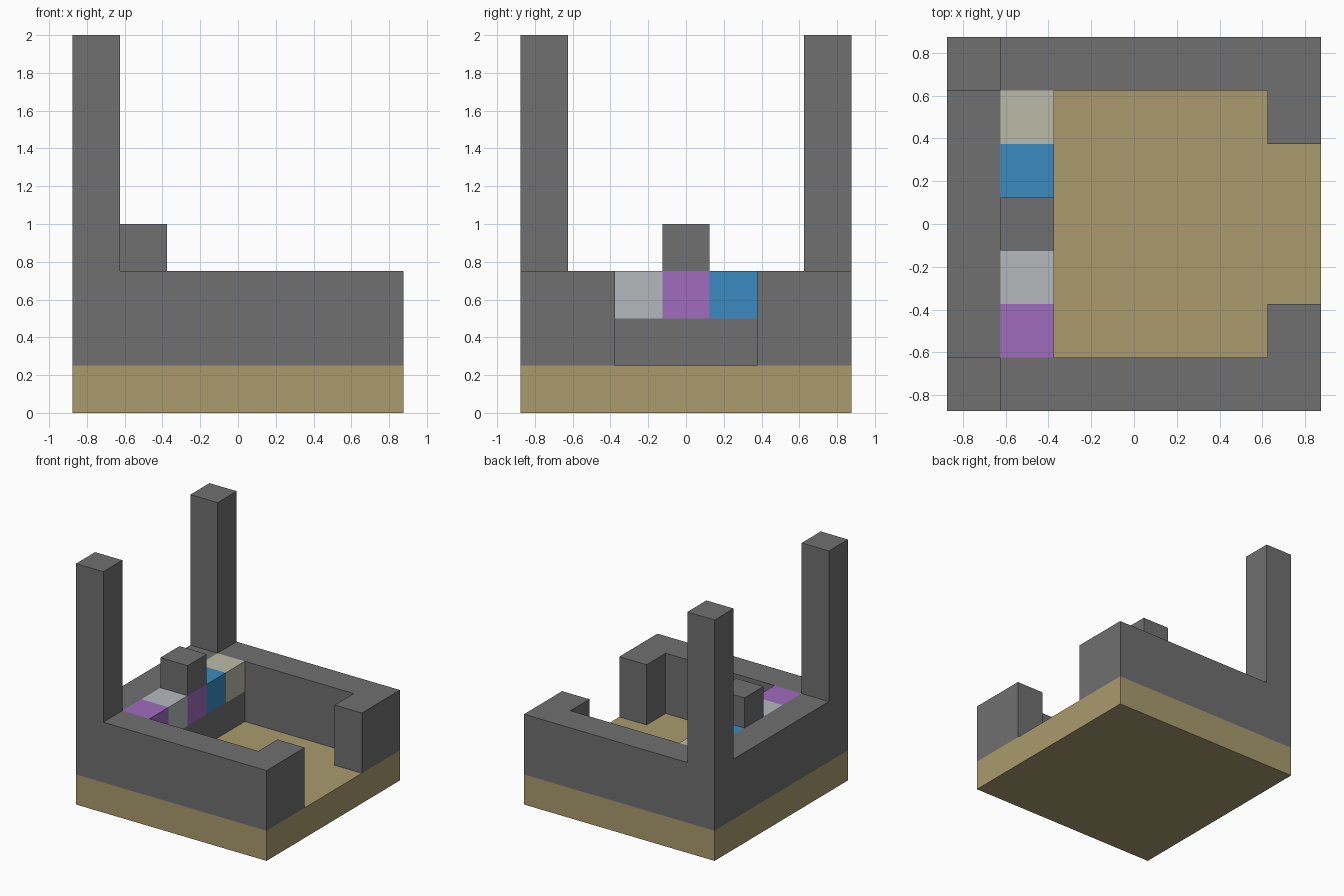
import bpy
import bmesh

CELL = 0.25   # edge of one block
HALF = 3.5    # half the footprint, in blocks

default = bpy.data.objects.get("Cube")
if default:
    bpy.data.objects.remove(default, do_unlink=True)


def material(name, r, g, b):
    mat = bpy.data.materials.new(name)
    mat.use_nodes = True
    mat.diffuse_color = (r, g, b, 1)
    bsdf = next(n for n in mat.node_tree.nodes if n.type == 'BSDF_PRINCIPLED')
    bsdf.inputs["Base Color"].default_value = (r, g, b, 1)
    return mat


stone = material("stone grey", 0.16, 0.16, 0.16)
sand = material("sand", 0.40, 0.33, 0.155)
purple = material("purple", 0.35, 0.15, 0.52)
blue = material("blue", 0.042, 0.26, 0.53)
pale = material("pale grey", 0.46, 0.49, 0.51)
cream = material("cream", 0.50, 0.50, 0.39)


def prism(name, outline, bottom, top, mat):
    """Extrude an outline, given in blocks, between two heights."""
    bm = bmesh.new()
    face = bm.faces.new([bm.verts.new((x * CELL, y * CELL, bottom * CELL))
                         for x, y in outline])
    new = bmesh.ops.extrude_face_region(bm, geom=[face])["geom"]
    bmesh.ops.translate(bm, vec=(0, 0, (top - bottom) * CELL),
                        verts=[v for v in new if isinstance(v, bmesh.types.BMVert)])
    bmesh.ops.recalc_face_normals(bm, faces=bm.faces)
    mesh = bpy.data.meshes.new(name)
    bm.to_mesh(mesh)
    bm.free()
    mesh.materials.append(mat)
    obj = bpy.data.objects.new(name, mesh)
    bpy.context.collection.objects.link(obj)
    return obj


def box(name, x0, x1, y0, y1, z0, z1, mat):
    return prism(name, [(x0, y0), (x1, y0), (x1, y1), (x0, y1)], z0, z1, mat)


# Sand slab
box("ground_slab", -HALF, HALF, -HALF, HALF, 0, 1, sand)

# Courtyard wall with a gateway on the +x side
half_wall = [(-HALF, -HALF), (HALF, -HALF), (HALF, -1.5), (2.5, -1.5),
             (2.5, -2.5), (-2.5, -2.5)]
mirrored = [(x, -y) for x, y in reversed(half_wall)]
prism("courtyard_wall", half_wall + mirrored, 1, 3, stone)

# Tall corner pillars
for side, y in (("right", -HALF), ("left", HALF - 1)):
    box(side + "_pillar", -HALF, -2.5, y, y + 1, 3, 8, stone)

# Shelf along the inner wall, with a row of coloured blocks
box("shelf", -2.5, -1.5, -2.5, 2.5, 1, 2, stone)
row = [("outer_purple_block", purple), ("pale_block", pale),
       ("middle_purple_block", purple), ("blue_block", blue),
       ("cream_block", cream)]
for i, (name, mat) in enumerate(row):
    box(name, -2.5, -1.5, i - 2.5, i - 1.5, 2, 3, mat)

# Stone block standing on the middle of the row
box("centre_block", -2.5, -1.5, -0.5, 0.5, 3, 4, stone)
